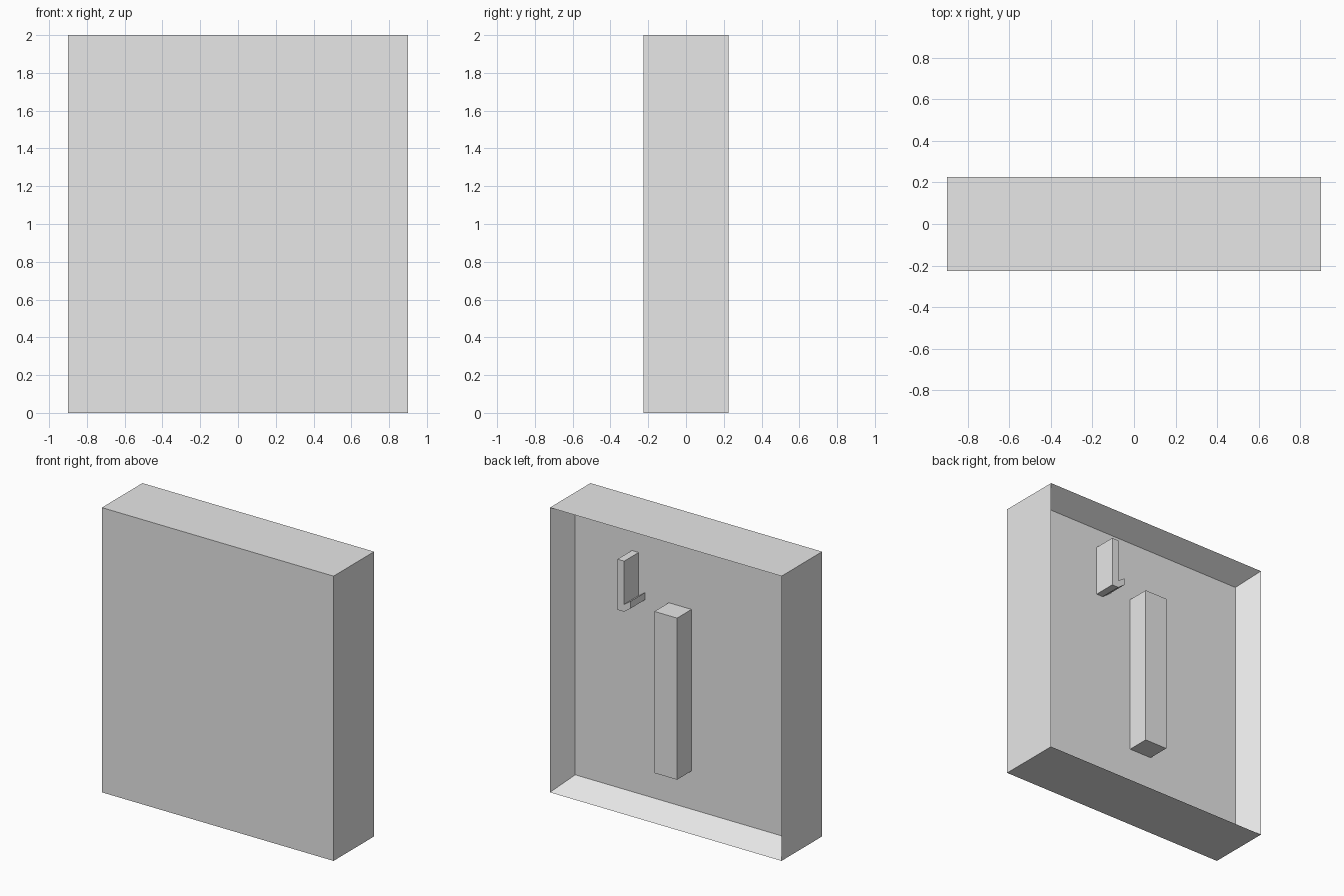
import bpy
import bmesh

if "Cube" in bpy.data.objects:
    bpy.data.objects.remove(bpy.data.objects["Cube"], do_unlink=True)

# One plain grey for every part
grey = bpy.data.materials.new("light_grey")
grey.use_nodes = True
colour = (0.8, 0.8, 0.8, 1.0)
grey.diffuse_color = colour
grey.node_tree.nodes["Principled BSDF"].inputs["Base Color"].default_value = colour

WIDTH, DEPTH, HEIGHT = 1.8, 0.45, 2.0
RIM = 0.12
BACK = DEPTH / 2
FLOOR = 0.065       # y of the recess floor


def finish(name, bm):
    bmesh.ops.recalc_face_normals(bm, faces=bm.faces)
    mesh = bpy.data.meshes.new(name)
    bm.to_mesh(mesh)
    bm.free()
    mesh.materials.append(grey)
    obj = bpy.data.objects.new(name, mesh)
    bpy.context.collection.objects.link(obj)
    return obj


def extrude_profile(name, profile, y0, y1):
    """Extrude an (x, z) outline from y0 to y1."""
    bm = bmesh.new()
    face = bm.faces.new([bm.verts.new((x, y0, z)) for x, z in profile])
    result = bmesh.ops.extrude_face_region(bm, geom=[face])
    verts = [g for g in result["geom"] if isinstance(g, bmesh.types.BMVert)]
    bmesh.ops.translate(bm, verts=verts, vec=(0, y1 - y0, 0))
    return finish(name, bm)


def rectangle(x0, x1, z0, z1):
    return [(x0, z0), (x1, z0), (x1, z1), (x0, z1)]


# Shallow tray: a block whose back face is inset and pushed inwards
bm = bmesh.new()
bmesh.ops.create_cube(bm, size=1)
bmesh.ops.scale(bm, verts=bm.verts, vec=(WIDTH, DEPTH, HEIGHT))
bmesh.ops.translate(bm, verts=bm.verts, vec=(0, 0, HEIGHT / 2))
bm.normal_update()
back_face = max(bm.faces, key=lambda f: f.calc_center_median().y)
bmesh.ops.inset_region(bm, faces=[back_face], thickness=RIM)
for vert in back_face.verts:
    vert.co.y = FLOOR
finish("tray_body", bm)

# Upright post on the recess floor, flush with the rim
extrude_profile("centre_post", rectangle(-0.088, 0.088, 0.353, 1.488), FLOOR, BACK)

# Small hook with a lip that rises towards the middle
hook = [(0.375, 1.778), (0.375, 1.423), (0.323, 1.423),
        (0.272, 1.46), (0.272, 1.51), (0.323, 1.475), (0.323, 1.778)]
extrude_profile("side_hook", hook, FLOOR, BACK)
